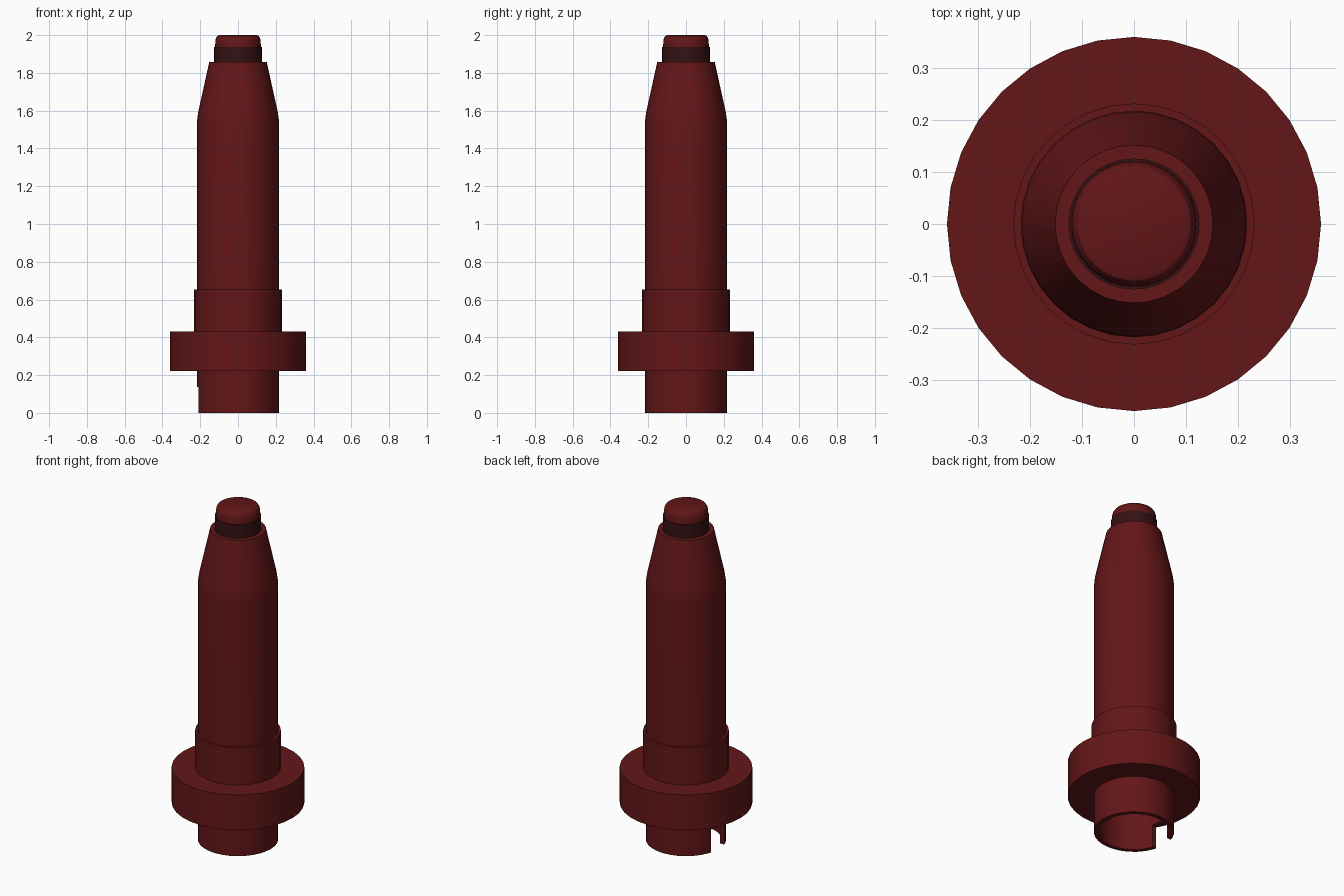
import bpy, bmesh, math

if "Cube" in bpy.data.objects:
    bpy.data.objects.remove(bpy.data.objects["Cube"])

SIDES = 32


def material(name, color):
    m = bpy.data.materials.new(name)
    m.diffuse_color = color
    m.use_nodes = True
    m.node_tree.nodes["Principled BSDF"].inputs["Base Color"].default_value = m.diffuse_color
    return m


RED = material("dark_red", (0.125, 0.008, 0.009, 1))
DARK = material("blackened_red", (0.035, 0.006, 0.007, 1))


def lathe(name, profile, mat, closed=False):
    """Spin an (r, z) profile around z; r = 0 ends are welded into a cap."""
    bm = bmesh.new()
    pts = [bm.verts.new((r, 0, z)) for r, z in profile]
    edges = [bm.edges.new(p) for p in zip(pts, pts[1:])]
    if closed:
        edges.append(bm.edges.new((pts[-1], pts[0])))
    bmesh.ops.spin(bm, geom=pts + edges, cent=(0, 0, 0), axis=(0, 0, 1),
                   angle=math.tau, steps=SIDES, use_duplicate=False)
    bmesh.ops.remove_doubles(bm, verts=bm.verts[:], dist=1e-4)
    bmesh.ops.recalc_face_normals(bm, faces=bm.faces[:])
    me = bpy.data.meshes.new(name)
    bm.to_mesh(me)
    bm.free()
    me.materials.append(mat)
    ob = bpy.data.objects.new(name, me)
    bpy.context.collection.objects.link(ob)
    return ob


def smooth(ob):
    bpy.ops.object.select_all(action='DESELECT')
    ob.select_set(True)
    bpy.context.view_layer.objects.active = ob
    bpy.ops.object.shade_smooth_by_angle(angle=math.radians(30))


# Hollow bottom sleeve
sleeve = lathe("bottom_sleeve", [(0.218, 0), (0.218, 0.43), (0.193, 0.43), (0.193, 0)],
               RED, closed=True)

# Locating notch through the sleeve wall on the left side
bpy.ops.mesh.primitive_cube_add(size=1, location=(-0.2, 0, 0.0375))
cutter = bpy.context.object
cutter.name = "notch_cutter"
cutter.scale = (0.2, 0.124, 0.2)
cutter.hide_render = True
cut = sleeve.modifiers.new("notch", 'BOOLEAN')
cut.operation = 'DIFFERENCE'
cut.object = cutter
bpy.ops.object.select_all(action='DESELECT')
sleeve.select_set(True)
bpy.context.view_layer.objects.active = sleeve
bpy.ops.object.modifier_apply(modifier=cut.name)
bpy.data.objects.remove(cutter)

# Wide flange, collar, tapered body, neck ring and rounded tip
parts = [
    sleeve,
    lathe("flange", [(0.2, 0.222), (0.36, 0.222), (0.36, 0.432), (0.2, 0.432)], RED, closed=True),
    lathe("collar", [(0.2, 0.425), (0.232, 0.425), (0.232, 0.654), (0.2, 0.654)], RED, closed=True),
    lathe("body", [(0, 0.42), (0.218, 0.42), (0.218, 1.52), (0.216, 1.555), (0.21, 1.595),
                   (0.152, 1.858), (0, 1.858)], RED),
    lathe("neck", [(0, 1.85), (0.126, 1.85), (0.126, 1.938), (0, 1.938)], DARK),
    lathe("tip", [(0, 1.93), (0.121, 1.93), (0.12, 1.97), (0.116, 1.986), (0.109, 1.996),
                  (0.1, 2.0), (0, 2.0)], RED),
]
for part in parts:
    smooth(part)
